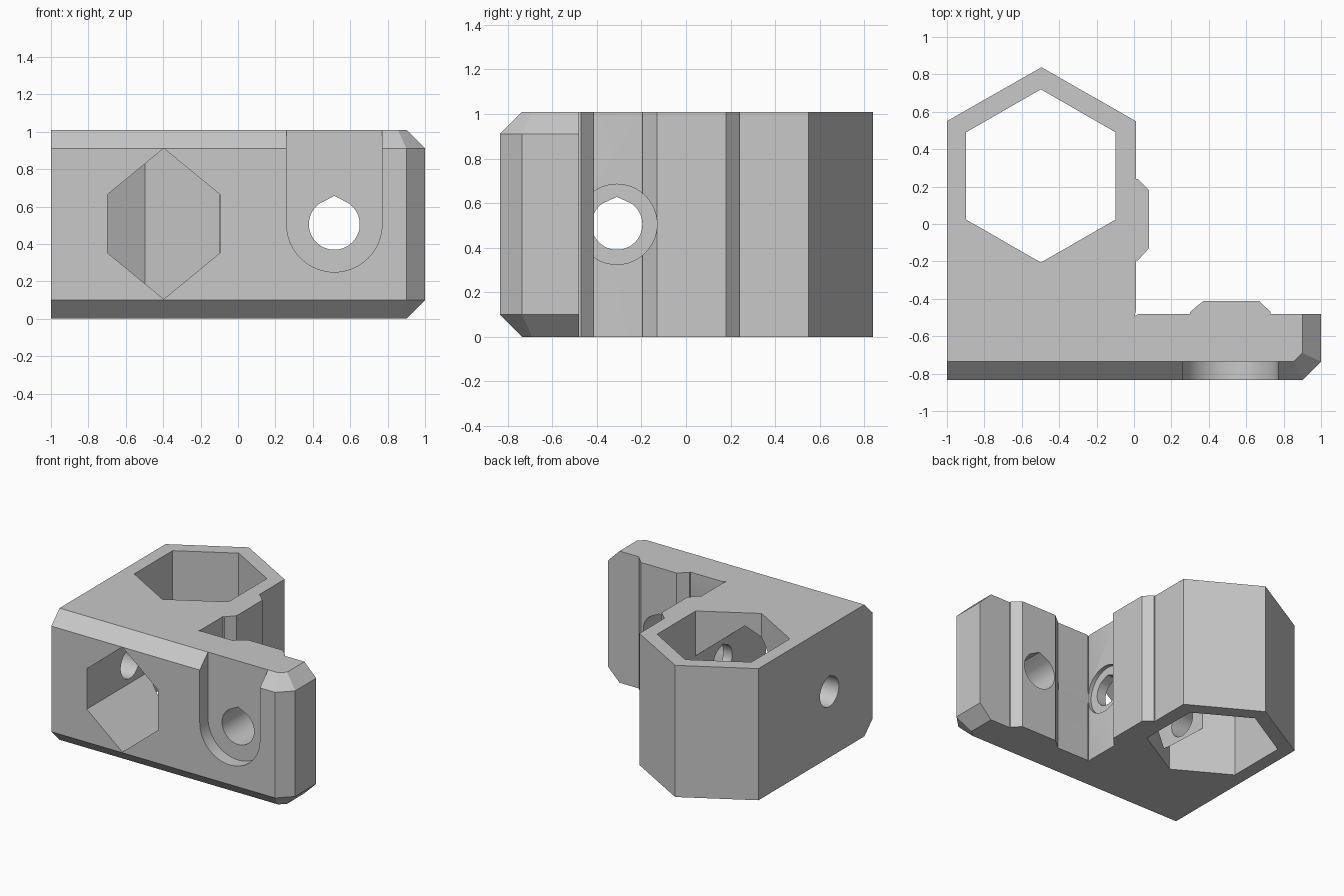
import bpy, bmesh
from math import sin, cos, pi, radians
from mathutils import Vector

cube = bpy.data.objects.get("Cube")
if cube:
    bpy.data.objects.remove(cube, do_unlink=True)

H, MID, CH = 1.01, 0.505, 0.1          # height, hole height, chamfer
FRONT, INNER = -0.835, -0.48           # front and back of the mounting plate

grey = bpy.data.materials.new("light_grey_plastic")
grey.use_nodes = True
grey.diffuse_color = (0.58, 0.58, 0.58, 1)
grey.node_tree.nodes["Principled BSDF"].inputs["Base Color"].default_value = grey.diffuse_color


def prism(name, outline, axis, lo, hi):
    """Extrude a 2D outline along an axis from lo to hi."""
    place = {"x": lambda a, b, t: (t, a, b),
             "y": lambda a, b, t: (a, t, b),
             "z": lambda a, b, t: (a, b, t)}[axis]
    bm = bmesh.new()
    face = bm.faces.new([bm.verts.new(place(a, b, lo)) for a, b in outline])
    new = bmesh.ops.extrude_face_region(bm, geom=[face])["geom"]
    bmesh.ops.translate(bm, verts=[v for v in new if isinstance(v, bmesh.types.BMVert)],
                        vec=place(0, 0, hi - lo))
    bmesh.ops.recalc_face_normals(bm, faces=bm.faces)
    mesh = bpy.data.meshes.new(name)
    bm.to_mesh(mesh)
    bm.free()
    obj = bpy.data.objects.new(name, mesh)
    bpy.context.collection.objects.link(obj)
    mesh.materials.append(grey)
    return obj


def arc(cx, cy, r, start, end, steps):
    return [(cx + r * cos(start + (end - start) * i / steps),
             cy + r * sin(start + (end - start) * i / steps)) for i in range(steps + 1)]


def teardrop(cx, r, peak):
    """Round hole with a small pointed roof."""
    return arc(cx, MID, r, radians(125), radians(415), 48) + [(cx, MID + peak)]


def hexagon(cx, cy, half_width, half_side, half_height):
    w, s, h = half_width, half_side, half_height
    return [(cx + a, cy + b) for a, b in
            ((w, s), (0, h), (-w, s), (-w, -s), (0, -h), (w, -s))]


# Bracket body: mounting plate, hexagonal tower and the two raised rails
outline = [(-1, FRONT), (0.9, FRONT), (1, FRONT + CH), (1, INNER),
           (0.73, INNER), (0.73, -0.47), (0.67, -0.412), (0.37, -0.412), (0.30, -0.47), (0.30, INNER),
           (0.025, INNER), (0.003, -0.492), (0.01, -0.465),
           (0.01, -0.195), (0.02, -0.195), (0.08, -0.13), (0.08, 0.18), (0.02, 0.24), (0.01, 0.24),
           (0.01, 0.55), (-0.495, 0.838), (-1, 0.55)]
bracket = prism("bracket", outline, "z", 0, H)

# Chamfer the plate's front, right end and corner, top and bottom alike
bm = bmesh.new()
bm.from_mesh(bracket.data)
for up in (1, -1):
    z = H - CH if up > 0 else CH
    for point, normal in (((0, FRONT, z), (0, -1, up)),
                          ((1, 0, z), (1, 0, up)),
                          ((0.9, FRONT, z), (1, -1, 1.45 * up))):
        cut = bmesh.ops.bisect_plane(bm, geom=bm.verts[:] + bm.edges[:] + bm.faces[:], dist=1e-5,
                                     plane_co=point, plane_no=Vector(normal).normalized(),
                                     clear_outer=True)
        bmesh.ops.holes_fill(bm, edges=[e for e in bm.edges if e.is_boundary], sides=0)
bmesh.ops.recalc_face_normals(bm, faces=bm.faces)
bm.to_mesh(bracket.data)
bm.free()

# Openings
recess = arc(0.515, MID, 0.255, pi, 2 * pi, 32) + [(0.77, 1.2), (0.26, 1.2)]
cutters = [
    prism("rod_socket_cutter", hexagon(-0.498, 0.257, 0.4, 0.233, 0.463), "z", -0.1, H + 0.1),
    prism("nut_window_cutter", hexagon(-0.397, 0.508, 0.302, 0.155, 0.403), "y", -1, 0.1),
    prism("screw_recess_cutter", recess, "y", -1, FRONT + CH),
    prism("screw_hole_cutter", teardrop(0.515, 0.136, 0.152), "y", -1, -0.3),
    prism("side_hole_cutter", teardrop(-0.31, 0.114, 0.123), "x", -1.2, 0.2),
    prism("side_counterbore_cutter", arc(-0.31, MID, 0.18, 0, 2 * pi * 47 / 48, 47), "x", -0.02, 0.28),
]
bpy.context.view_layer.objects.active = bracket
for cutter in cutters:
    cutter.hide_render = True
    mod = bracket.modifiers.new("cut", "BOOLEAN")
    mod.operation, mod.solver, mod.object = "DIFFERENCE", "EXACT", cutter
    bpy.ops.object.modifier_apply(modifier=mod.name)
    bpy.data.objects.remove(cutter, do_unlink=True)

# Smooth the round bores, keep the edges sharp
bpy.ops.object.select_all(action="DESELECT")
bracket.select_set(True)
bpy.ops.object.shade_smooth_by_angle(angle=radians(20))
